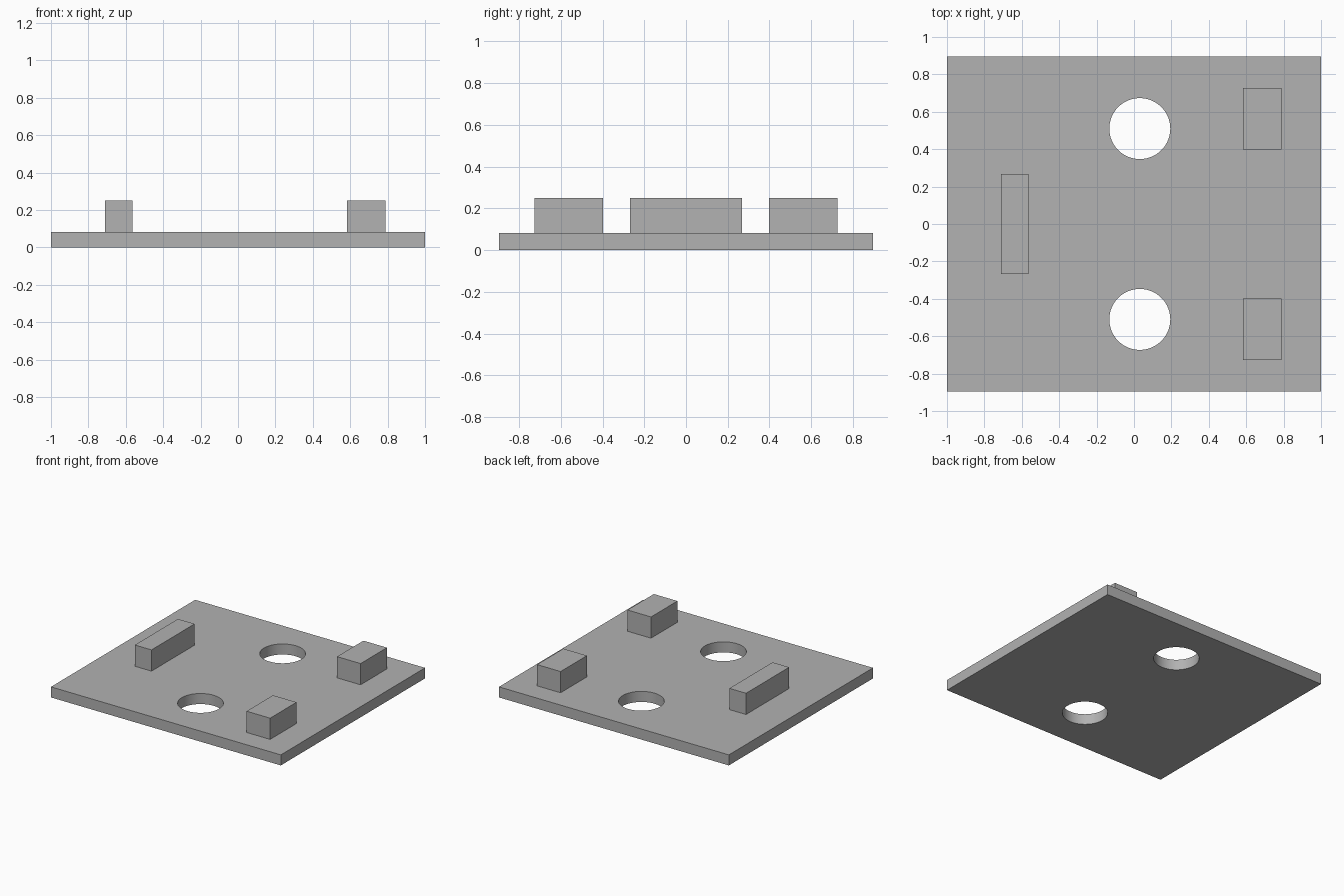
import bpy

default_cube = bpy.data.objects.get("Cube")
if default_cube:
    bpy.data.objects.remove(default_cube, do_unlink=True)

PLATE_TOP = 0.083
BLOCK_TOP = 0.25

grey = bpy.data.materials.new("light_grey")
grey.use_nodes = True
grey.diffuse_color = (0.445, 0.445, 0.445, 1)
grey.node_tree.nodes["Principled BSDF"].inputs["Base Color"].default_value = grey.diffuse_color


def box(name, x0, x1, y0, y1, z0, z1):
    """Box spanning the given limits."""
    bpy.ops.mesh.primitive_cube_add(
        size=1, location=((x0 + x1) / 2, (y0 + y1) / 2, (z0 + z1) / 2))
    ob = bpy.context.object
    ob.name = name
    ob.scale = (x1 - x0, y1 - y0, z1 - z0)
    bpy.ops.object.transform_apply(location=False, rotation=False, scale=True)
    ob.data.materials.append(grey)
    return ob


# Base plate with two round through holes
plate = box("base_plate", -1, 1, -0.896, 0.896, 0, PLATE_TOP)
for side, label in ((-1, "front"), (1, "back")):
    bpy.ops.mesh.primitive_cylinder_add(
        vertices=64, radius=0.163, depth=1, location=(0.031, side * 0.51, 0))
    cutter = bpy.context.object
    cutter.name = label + "_hole_cutter"
    cutter.data.materials.append(grey)
    cut = plate.modifiers.new(label + "_hole", 'BOOLEAN')
    cut.operation = 'DIFFERENCE'
    cut.solver = 'EXACT'
    cut.object = cutter
    bpy.ops.object.select_all(action='DESELECT')
    plate.select_set(True)
    bpy.context.view_layer.objects.active = plate
    bpy.ops.object.modifier_apply(modifier=cut.name)
    bpy.data.objects.remove(cutter, do_unlink=True)
bpy.ops.object.shade_smooth_by_angle()

# Long block on the right, a pair of short blocks on the left
box("long_block", -0.71, -0.565, -0.268, 0.268, PLATE_TOP, BLOCK_TOP)
box("front_block", 0.583, 0.788, -0.726, -0.398, PLATE_TOP, BLOCK_TOP)
box("back_block", 0.583, 0.788, 0.398, 0.726, PLATE_TOP, BLOCK_TOP)
